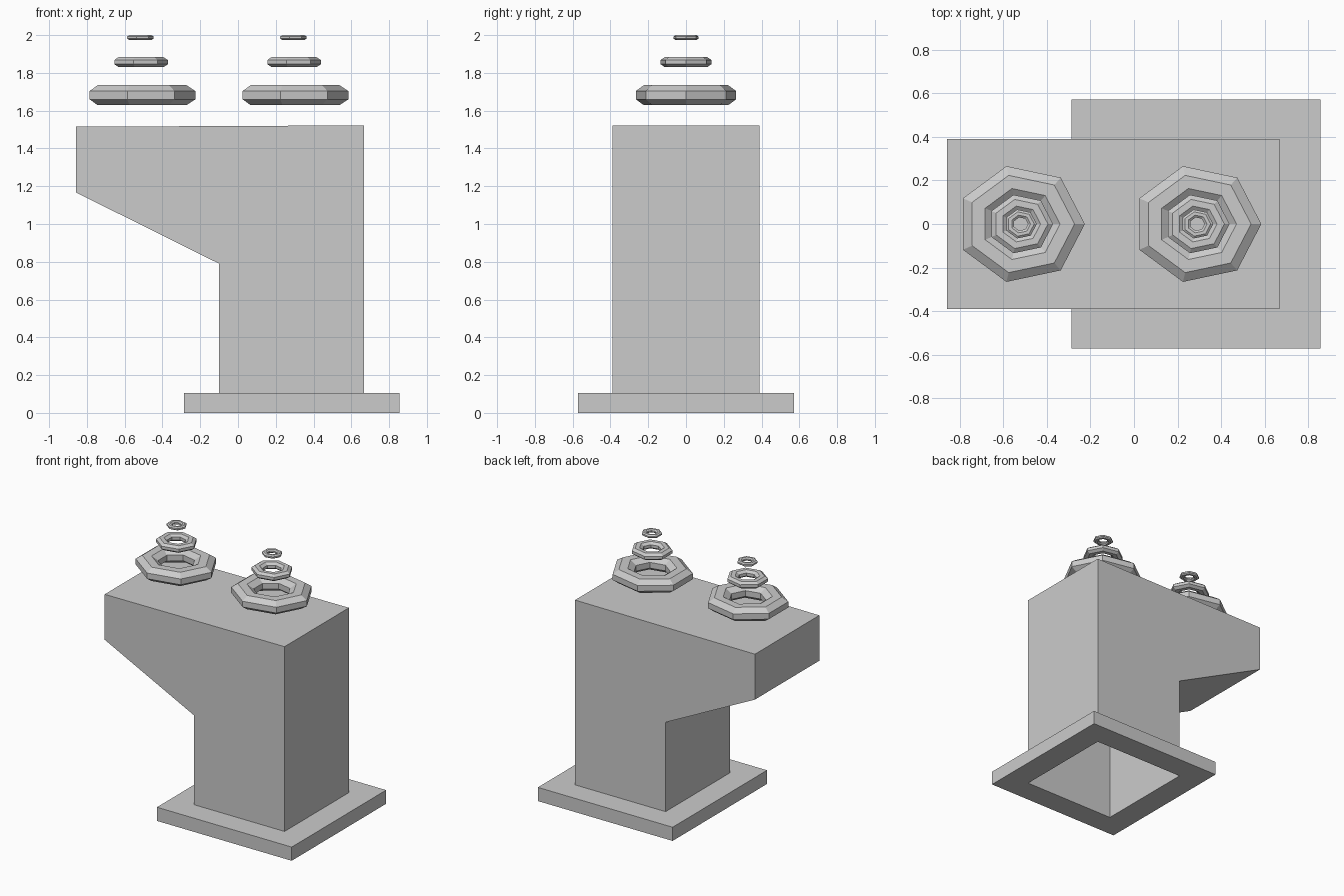
import bpy
import bmesh
from math import cos, sin, pi

if "Cube" in bpy.data.objects:
    bpy.data.objects.remove(bpy.data.objects["Cube"])


def finish(name, bm):
    bmesh.ops.recalc_face_normals(bm, faces=bm.faces)
    mesh = bpy.data.meshes.new(name)
    bm.to_mesh(mesh)
    bm.free()
    obj = bpy.data.objects.new(name, mesh)
    bpy.context.collection.objects.link(obj)
    return obj


def closed_loft(name, loops):
    """Skin closed loops one after another, joining the last to the first."""
    bm = bmesh.new()
    rows = [[bm.verts.new(p) for p in loop] for loop in loops]
    n = len(rows[0])
    for i, a in enumerate(rows):
        b = rows[(i + 1) % len(rows)]
        for j in range(n):
            k = (j + 1) % n
            bm.faces.new((a[j], a[k], b[k], b[j]))
    return finish(name, bm)


def rect(x0, x1, y, z):
    return [(x0, -y, z), (x1, -y, z), (x1, y, z), (x0, y, z)]


# Base flange: flat slab with a hole matching the hollow column
X0, X1, Y, BASE = -0.10, 0.668, 0.39, 0.105
closed_loft("base_flange", [
    rect(-0.287, 0.856, 0.572, 0), rect(-0.287, 0.856, 0.572, BASE),
    rect(X0, X1, Y, BASE), rect(X0, X1, Y, 0)])

# Hollow column with overhanging arm, open underneath
profile = [(X0, BASE), (X1, BASE), (X1, 1.522), (-0.858, 1.515),
           (-0.858, 1.167), (X0, 0.79)]
bm = bmesh.new()
front = [bm.verts.new((x, -Y, z)) for x, z in profile]
back = [bm.verts.new((x, Y, z)) for x, z in profile]
bm.faces.new(front)
bm.faces.new(back[::-1])
for i in range(1, len(profile)):  # skips the bottom side
    k = (i + 1) % len(profile)
    bm.faces.new((front[i], front[k], back[k], back[i]))
finish("column_with_arm", bm)


# Floating seven-sided rings with an octagonal section, halving in size
def ring(name, cx, cz, s):
    loops = []
    for i in range(8):
        a = (i + 0.5) * pi / 4
        r = s * (0.214 + 0.0805 * cos(a) / cos(pi / 8))
        z = cz + s * 0.053 * sin(a) / cos(pi / 8)
        loops.append([(cx + r * cos(2 * pi * j / 7),
                       0.925 * r * sin(2 * pi * j / 7), z) for j in range(7)])
    closed_loft(name, loops)


for side, cx in (("left", -0.52), ("right", 0.29)):
    for size, cz, s in (("large", 1.682, 1), ("medium", 1.857, 0.505),
                        ("small", 1.987, 0.25)):
        ring(f"{side}_{size}_ring", cx, cz, s)
